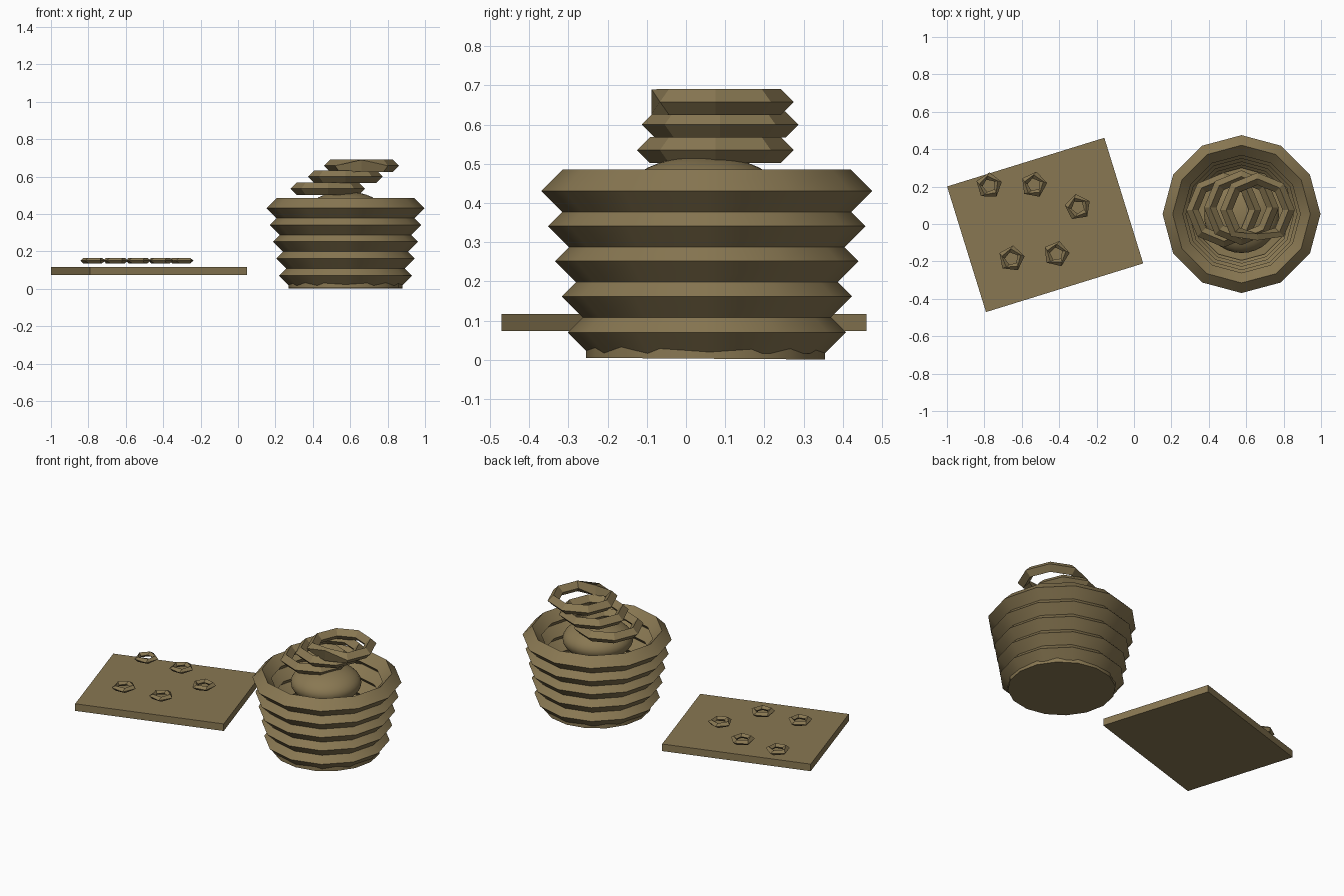
import bpy
import bmesh
from math import cos, sin, pi, radians, atan2
import random

random.seed(4)
if "Cube" in bpy.data.objects:
    bpy.data.objects.remove(bpy.data.objects["Cube"])

COLOUR = (0.25, 0.187, 0.085, 1)
straw = bpy.data.materials.new("straw_brown")
straw.use_nodes = True
straw.diffuse_color = COLOUR
straw.node_tree.nodes["Principled BSDF"].inputs["Base Color"].default_value = COLOUR


def finish(obj, name, smooth=True):
    obj.name = name
    obj.data.materials.append(straw)
    bpy.ops.object.select_all(action="DESELECT")
    obj.select_set(True)
    bpy.context.view_layer.objects.active = obj
    if smooth:
        bpy.ops.object.shade_smooth_by_angle(angle=radians(31))
    return obj


def hoop(name, centre, outer, half, sides, start=0, lag=0, tilt=(0, 0)):
    """Ring with a diamond section; lag turns the inner ridge against the outer."""
    bm = bmesh.new()
    core = outer - half[0]
    section = [(half[0], 0, 0), (0, half[1], lag / 2),
               (-half[0], 0, lag), (0, -half[1], lag / 2)]
    loops = []
    for i in range(sides):
        a = start + 2 * pi * i / sides
        loops.append([bm.verts.new(((core + dr) * cos(a + t), (core + dr) * sin(a + t), dz))
                      for dr, dz, t in section])
    for i in range(sides):
        p, q = loops[i], loops[(i + 1) % sides]
        for j in range(4):
            k = (j + 1) % 4
            bm.faces.new((p[j], q[j], q[k], p[k]))
    bmesh.ops.recalc_face_normals(bm, faces=bm.faces)
    mesh = bpy.data.meshes.new(name)
    bm.to_mesh(mesh)
    bm.free()
    obj = bpy.data.objects.new(name, mesh)
    bpy.context.collection.objects.link(obj)
    obj.location = centre
    obj.rotation_euler = (tilt[0], tilt[1], 0)
    return finish(obj, name)


# Basket wall: stacked coils that widen upwards
BX, BY = 0.575, 0.053
coils = [(0.07, 0.355), (0.162, 0.37), (0.252, 0.387), (0.341, 0.405), (0.431, 0.422)]
for n, (z, r) in enumerate(coils, 1):
    hoop(f"basket_coil_{n}", (BX, BY, z), r, (0.054, 0.054), 12)

# Basket floor
bpy.ops.mesh.primitive_cylinder_add(vertices=16, radius=0.305, depth=0.04,
                                    location=(BX, 0.05, 0.023), rotation=(radians(-0.4), 0, 0))
finish(bpy.context.object, "basket_floor")

# Rounded loaf inside the basket
bpy.ops.mesh.primitive_uv_sphere_add(segments=32, ring_count=16, location=(0.575, 0.045, 0.42))
loaf = bpy.context.object
loaf.scale = (0.2, 0.2, 0.1)
finish(loaf, "loaf")

# Three large hoops piled on top, stepping sideways
hoop("lower_hoop", (0.48, 0.075, 0.535), 0.2, (0.033, 0.033), 8)
hoop("middle_hoop", (0.574, 0.087, 0.6), 0.2, (0.033, 0.033), 8)
top = hoop("upper_hoop", (0.66, 0.075, 0.658), 0.2, (0.033, 0.033), 8)
# Front corner of the upper hoop has a squared section
for v in top.data.vertices:
    if v.co.y < -0.12 and abs(v.co.x) < 0.01:
        a = atan2(v.co.z, -v.co.y - 0.167) + pi / 4
        v.co.y = -0.145 - 0.025 * cos(a)
        v.co.z = 0.045 * sin(a)

# Tray board
bpy.ops.mesh.primitive_cube_add(size=1, location=(-0.475, -0.005, 0.095))
board = bpy.context.object
board.scale = (0.88, 0.703, 0.044)
board.rotation_euler.z = radians(17.2)
finish(board, "tray_board", smooth=False)

# Small twisted rings laid out above the board
spots = [(-0.775, 0.205), (-0.535, 0.21), (-0.3, 0.09), (-0.655, -0.185), (-0.415, -0.16)]
for n, (x, y) in enumerate(spots, 1):
    hoop(f"small_ring_{n}", (x, y, 0.151), 0.071, (0.018, 0.015), 5,
         start=random.uniform(0, 1.2), lag=radians(24))
